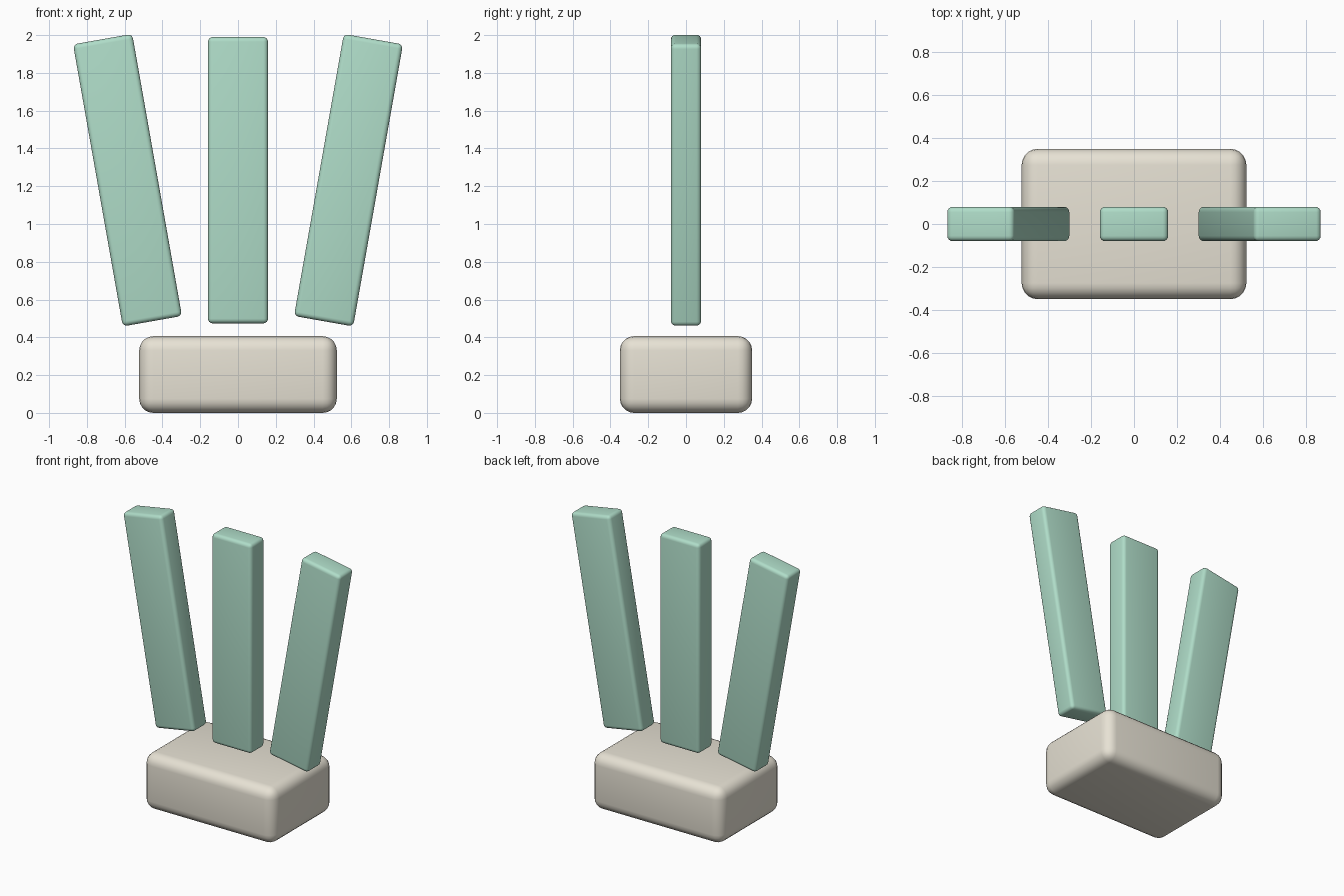
import bpy
from math import radians

if "Cube" in bpy.data.objects:
    bpy.data.objects.remove(bpy.data.objects["Cube"])


def material(name, color):
    mat = bpy.data.materials.new(name)
    mat.diffuse_color = color
    mat.use_nodes = True
    mat.node_tree.nodes["Principled BSDF"].inputs["Base Color"].default_value = mat.diffuse_color
    return mat


def rounded_block(name, size, location, radius, segments, mat, tilt=0):
    bpy.ops.mesh.primitive_cube_add(size=1)
    ob = bpy.context.object
    ob.name = name
    ob.scale = size
    bpy.ops.object.transform_apply(location=False, rotation=False, scale=True)
    ob.location = location
    ob.rotation_euler = (0, radians(tilt), 0)
    bevel = ob.modifiers.new("round_edges", 'BEVEL')
    bevel.width = radius
    bevel.segments = segments
    bpy.ops.object.modifier_apply(modifier=bevel.name)
    bpy.ops.object.shade_smooth_by_angle(angle=radians(35))
    ob.data.materials.append(mat)
    return ob


cream = material("cream", (0.80, 0.76, 0.66, 1))
green = material("mint_green", (0.43, 0.72, 0.58, 1))

# Rounded base block
rounded_block("base", (1.046, 0.70, 0.406), (0, 0, 0.203), 0.075, 5, cream)

# Three upright slats, fanned outwards
slat = (0.318, 0.16, 1.516)
for name, x, tilt in (("left_slat", -0.585, -10),
                      ("middle_slat", 0, 0),
                      ("right_slat", 0.585, 10)):
    rounded_block(name, slat, (x, 0, 1.232), 0.025, 4, green, tilt)
